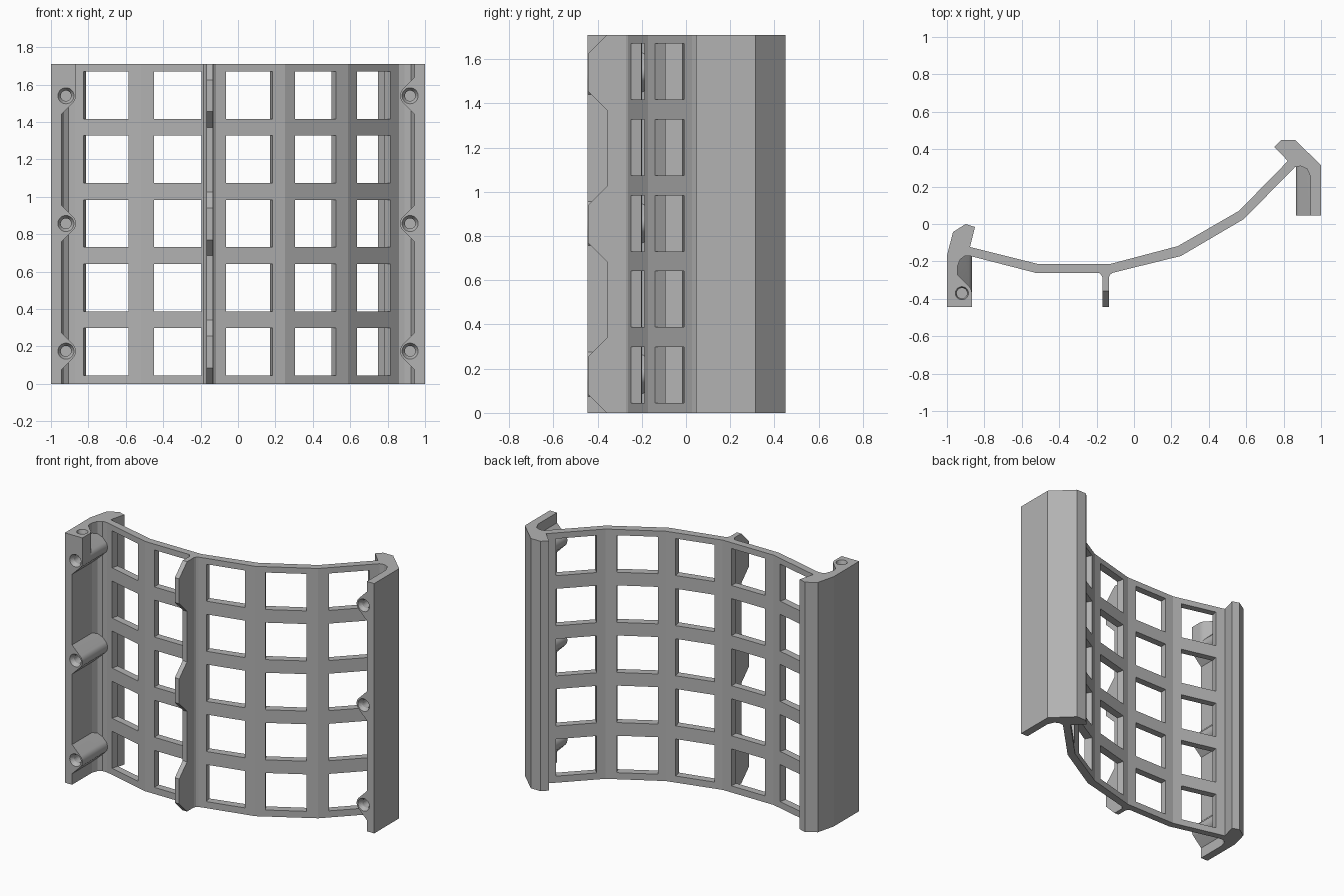
import bpy, bmesh, math
from mathutils import Matrix, Vector

HEIGHT = 1.71
BOSS_Z = (0.175, 0.857, 1.54)

if "Cube" in bpy.data.objects:
    bpy.data.objects.remove(bpy.data.objects["Cube"])

grey = bpy.data.materials.new("plain grey")
grey.use_nodes = True
grey.diffuse_color = (0.45, 0.45, 0.45, 1)
grey.node_tree.nodes["Principled BSDF"].inputs["Base Color"].default_value = grey.diffuse_color


def loft(name, rings):
    """Closed solid through matching rings of points."""
    bm = bmesh.new()
    loops = [[bm.verts.new(p) for p in ring] for ring in rings]
    count = len(loops[0])
    for low, high in zip(loops, loops[1:]):
        for i in range(count):
            j = (i + 1) % count
            bm.faces.new((low[i], low[j], high[j], high[i]))
    bm.faces.new(loops[0][::-1])
    bm.faces.new(loops[-1])
    bmesh.ops.recalc_face_normals(bm, faces=bm.faces)
    mesh = bpy.data.meshes.new(name)
    bm.to_mesh(mesh)
    bm.free()
    mesh.materials.append(grey)
    obj = bpy.data.objects.new(name, mesh)
    bpy.context.collection.objects.link(obj)
    return obj


def prism(name, outline, place, start, end):
    return loft(name, [[place(a, b, t) for a, b in outline] for t in (start, end)])


def combine(target, tool, operation):
    mod = target.modifiers.new("combine", 'BOOLEAN')
    mod.operation, mod.solver, mod.object = operation, 'EXACT', tool
    bpy.context.view_layer.objects.active = target
    bpy.ops.object.modifier_apply(modifier=mod.name)
    bpy.data.objects.remove(tool)


def screw_hole(centre, axis, mouth):
    """Countersunk hole cutter running from centre along axis."""
    turn = Vector((0, 0, 1)).rotation_difference(Vector(axis)).to_matrix()
    rings = []
    for depth, radius in ((-0.01, mouth), (0, mouth), (0.025, 0.028), (0.14, 0.028)):
        rings.append([Vector(centre) + turn @ Vector((radius * math.cos(a), radius * math.sin(a), depth))
                      for a in (math.tau * i / 24 for i in range(24))])
    return loft("hole_cutter", rings)


# Curved panel with a hooked rail on each edge, as one plan outline
front = [(-0.872, -0.172), (-0.519, -0.263), (-0.123, -0.263),
         (0.251, -0.171), (0.588, 0.027), (0.86, 0.304)]
back = [(0.823, 0.337), (0.561, 0.07), (0.235, -0.118), (-0.128, -0.214),
        (-0.513, -0.214), (-0.877, -0.123)]
right_rail = [(0.89, 0.31), (0.925, 0.295), (0.945, 0.25), (0.945, 0.045), (1, 0.045),
              (1, 0.315), (0.861, 0.449), (0.786, 0.449), (0.749, 0.412)]
left_rail = [(-0.85, -0.016), (-0.9, 0), (-0.968, -0.043), (-1, -0.17), (-1, -0.445),
             (-0.945, -0.445), (-0.945, -0.23), (-0.93, -0.19), (-0.905, -0.172)]
frame = prism("grid_frame", front + right_rail + back + left_rail,
              lambda x, y, z: (x, y, z), 0, HEIGHT)

# Windows cut square to each facet
columns = [(-0.825, -0.585), (-0.45, -0.195), (-0.065, 0.185), (0.305, 0.525), (0.635, 0.815)]
for facet, (x1, x2) in enumerate(columns):
    a, b = Vector(front[facet]), Vector(front[facet + 1])
    run = (b - a).normalized()
    normal = Vector((run.y, -run.x))
    p, q = (a + run * ((x - a.x) / run.x) for x in (x1, x2))
    outline = [p + normal * 0.02, q + normal * 0.02, q - normal * 0.08, p - normal * 0.08]
    for row in range(5):
        z = 0.045 + row * 0.343
        cutter = prism("window_cutter", outline, lambda x, y, t: (x, y, t), z, z + 0.253)
        combine(frame, cutter, 'DIFFERENCE')

# Screw boss section: round nose with sloping flanks into the rail wall
nose = [(0.053 * math.cos(a), 0.053 * math.sin(a))
        for a in (math.radians(-45 + 90 * i / 10) for i in range(11))]
boss = [(-0.05, -0.125)] + nose + [(-0.05, 0.125)]
for side, y1, y2 in ((-1, -0.445, -0.16), (1, 0.045, 0.315)):
    for z in BOSS_Z:
        solid = prism("screw_boss", boss,
                      lambda u, v, t: (side * (0.92 - u), t, z + v), y1, y2)
        combine(frame, solid, 'UNION')

# Upright boss at the top of the left-hand wall in plan
upright = [(-0.05, -0.075), (0.053, -0.075)] + nose[5:] + [(-0.05, 0.125)]
solid = prism("upright_boss", upright, lambda u, v, t: (u - 0.92, v - 0.37, t), 1.54, HEIGHT)
combine(frame, solid, 'UNION')

# Countersunk holes
for side, y in ((-1, -0.445), (1, 0.045)):
    for z in BOSS_Z:
        combine(frame, screw_hole((side * 0.92, y, z), (0, 1, 0), 0.043), 'DIFFERENCE')
combine(frame, screw_hole((-0.92, -0.37, HEIGHT), (0, 0, -1), 0.035), 'DIFFERENCE')

# Middle rib with three sloped teeth
edge = [(-0.24, 0)]
for z in (0, 0.685, 1.37):
    edge += [(-0.358, z), (-0.443, z + 0.085), (-0.443, z + 0.255), (-0.358, z + 0.34)]
edge.append((-0.24, HEIGHT))
prism("middle_rib", edge, lambda y, z, x: (x, y, z), -0.168, -0.135)

# Fillets where the rib meets the panel
for side in (-1, 1):
    fillet = [(0.01, -0.285), (0.0175, -0.285), (0.023, -0.272), (0.035, -0.262), (0.01, -0.25)]
    prism("rib_fillet", fillet, lambda u, y, z: (side * u - 0.1515, y, z), 0, HEIGHT)

for obj in bpy.context.collection.objects:
    if obj.type == 'MESH' and obj.data.materials and obj.data.materials[0] == grey:
        bpy.ops.object.select_all(action='DESELECT')
        obj.select_set(True)
        bpy.context.view_layer.objects.active = obj
        bpy.ops.object.shade_smooth_by_angle(angle=math.radians(12))
